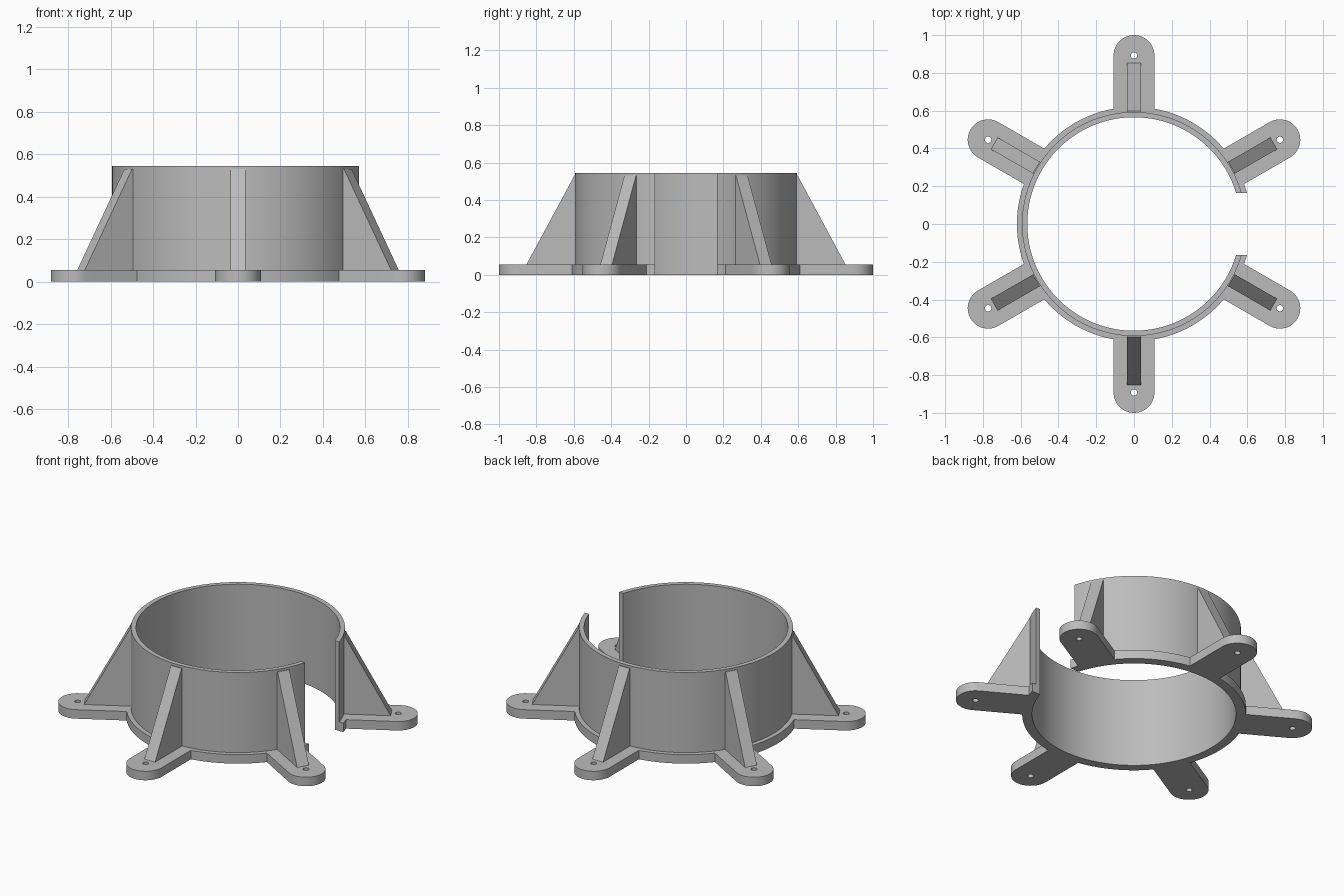
import bpy, bmesh, math
from mathutils import Matrix

if "Cube" in bpy.data.objects:
    bpy.data.objects.remove(bpy.data.objects["Cube"])

GAP = 0.165                       # half width of the opening on the +x side
INNER, WALL, FLANGE = 0.565, 0.593, 0.62
BASE_H, WALL_H, RIB_H = 0.055, 0.545, 0.53
LEG_W, LEG_R, HOLE_R = 0.108, 0.892, 0.017
ANGLES = [math.radians(30 + 60 * k) for k in range(6)]

grey = bpy.data.materials.new("grey plastic")
grey.diffuse_color = (0.5, 0.5, 0.5, 1)
grey.use_nodes = True
grey.node_tree.nodes["Principled BSDF"].inputs["Base Color"].default_value = grey.diffuse_color


def arc(r, a0, a1, cx=0, cy=0, step=math.radians(3)):
    n = max(1, math.ceil(abs(a1 - a0) / step))
    return [(cx + r * math.cos(a0 + (a1 - a0) * i / n),
             cy + r * math.sin(a0 + (a1 - a0) * i / n)) for i in range(n + 1)]


def finish(obj):
    bm = bmesh.new()
    bm.from_mesh(obj.data)
    bmesh.ops.remove_doubles(bm, verts=bm.verts, dist=0.0002)
    bmesh.ops.recalc_face_normals(bm, faces=bm.faces)
    bm.to_mesh(obj.data)
    bm.free()
    obj.data.materials.clear()
    obj.data.materials.append(grey)
    bpy.ops.object.select_all(action='DESELECT')
    obj.select_set(True)
    bpy.context.view_layer.objects.active = obj
    bpy.ops.object.shade_smooth_by_angle(angle=math.radians(25))


def plate(name, loops, z0, z1):
    """Extrude a flat outline; later loops become holes."""
    cu = bpy.data.curves.new(name, 'CURVE')
    cu.dimensions, cu.fill_mode, cu.extrude = '2D', 'BOTH', (z1 - z0) / 2
    for pts in loops:
        sp = cu.splines.new('POLY')
        sp.points.add(len(pts) - 1)
        for p, (x, y) in zip(sp.points, pts):
            p.co = (x, y, 0, 1)
        sp.use_cyclic_u = True
    tmp = bpy.data.objects.new(name + "_outline", cu)
    bpy.context.collection.objects.link(tmp)
    bpy.context.view_layer.update()
    mesh = bpy.data.meshes.new_from_object(
        tmp.evaluated_get(bpy.context.evaluated_depsgraph_get()))
    bpy.data.objects.remove(tmp)
    mesh.transform(Matrix.Translation((0, 0, (z0 + z1) / 2)))
    obj = bpy.data.objects.new(name, mesh)
    bpy.context.collection.objects.link(obj)
    finish(obj)


def gap_angle(r):
    return math.asin(GAP / r)


inner_arc = arc(INNER, 2 * math.pi - gap_angle(INNER), gap_angle(INNER))

# Base flange with six rounded feet and screw holes
outline, holes, a = [], [], gap_angle(FLANGE)
d = math.asin(LEG_W / FLANGE)
for t in ANGLES:
    cx, cy = LEG_R * math.cos(t), LEG_R * math.sin(t)
    outline += arc(FLANGE, a, t - d)
    outline += arc(LEG_W, t - math.pi / 2, t + math.pi / 2, cx, cy, math.radians(7.5))
    holes.append(arc(HOLE_R, 0, 2 * math.pi, cx, cy, math.radians(15))[:-1])
    a = t + d
outline += arc(FLANGE, a, 2 * math.pi - gap_angle(FLANGE))
plate("base_flange", [outline + inner_arc] + holes, 0, BASE_H)

# Open ring wall
wall = arc(WALL, gap_angle(WALL), 2 * math.pi - gap_angle(WALL))
plate("ring_wall", [wall + inner_arc], BASE_H, WALL_H)

# Sloped support ribs
profile = [(0.58, BASE_H), (0.853, BASE_H), (0.597, RIB_H), (0.58, RIB_H)]
for i, t in enumerate(ANGLES):
    bm = bmesh.new()
    face = bm.faces.new([bm.verts.new((r, -0.036, z)) for r, z in profile])
    ext = bmesh.ops.extrude_face_region(bm, geom=[face])
    bmesh.ops.translate(bm, vec=(0, 0.072, 0),
                        verts=[v for v in ext["geom"] if isinstance(v, bmesh.types.BMVert)])
    bm.transform(Matrix.Rotation(t, 4, 'Z'))
    mesh = bpy.data.meshes.new("rib")
    bm.to_mesh(mesh)
    bm.free()
    obj = bpy.data.objects.new(f"support_rib_{i + 1}", mesh)
    bpy.context.collection.objects.link(obj)
    finish(obj)
